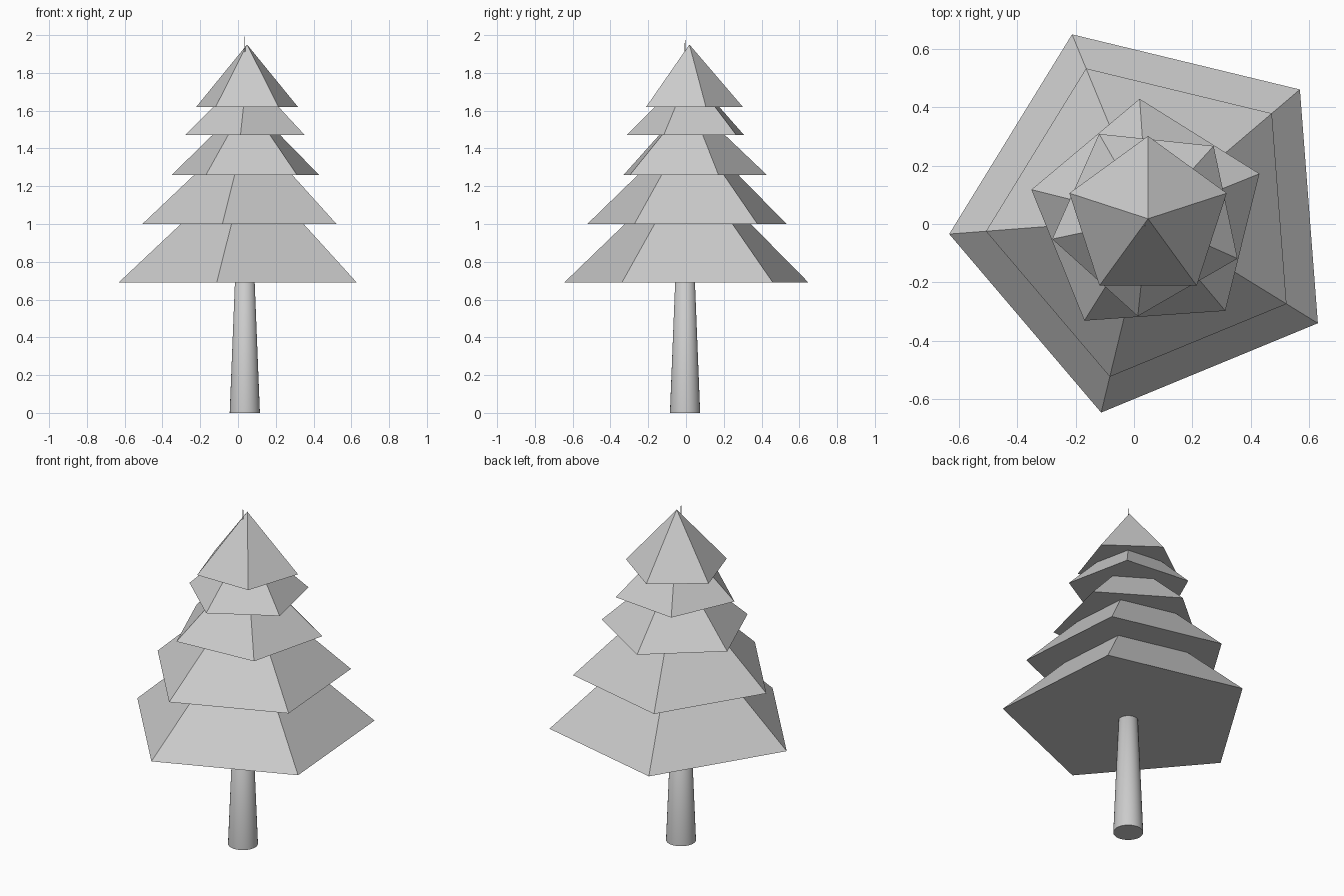
import bpy
import math

cube = bpy.data.objects.get("Cube")
if cube:
    bpy.data.objects.remove(cube, do_unlink=True)

grey = bpy.data.materials.new("plain_grey")
grey.use_nodes = True
colour = (0.6, 0.6, 0.6, 1)
grey.diffuse_color = colour
for node in grey.node_tree.nodes:
    if node.type == "BSDF_PRINCIPLED":
        node.inputs["Base Color"].default_value = colour


def add_cone(name, sides, radius, bottom, top, centre, first_corner):
    """Closed cone whose first base corner points along first_corner degrees from +x."""
    bpy.ops.mesh.primitive_cone_add(
        vertices=sides, radius1=radius, radius2=0, depth=top - bottom,
        location=(centre[0], centre[1], (bottom + top) / 2),
        rotation=(0, 0, math.radians(first_corner - 90)))
    obj = bpy.context.object
    obj.name = name
    # Cone corners start on +y, so turn the mesh itself and leave the object unrotated
    bpy.ops.object.transform_apply(location=False, rotation=True, scale=False)
    obj.data.materials.append(grey)
    return obj


# Trunk: one slender cone running up through the foliage to the tip
add_cone("trunk", 32, 0.08, 0, 2.0, (0.036, -0.005), 90)
bpy.ops.object.shade_smooth_by_angle(angle=math.radians(30))

# Foliage: five-sided flat-shaded tiers (name, radius, bottom, top, corner angle)
tiers = [
    ("lowest_branches", 0.682, 0.69, 1.33, 40.4),
    ("lower_branches", 0.556, 1.0, 1.525, 40.4),
    ("middle_branches", 0.411, 1.26, 1.65, 22),
    ("upper_branches", 0.335, 1.47, 1.80, 48),
    ("top_branches", 0.283, 1.62, 1.95, 18),
]
for name, radius, bottom, top, corner in tiers:
    add_cone(name, 5, radius, bottom, top, (0.048, 0.018), corner)
